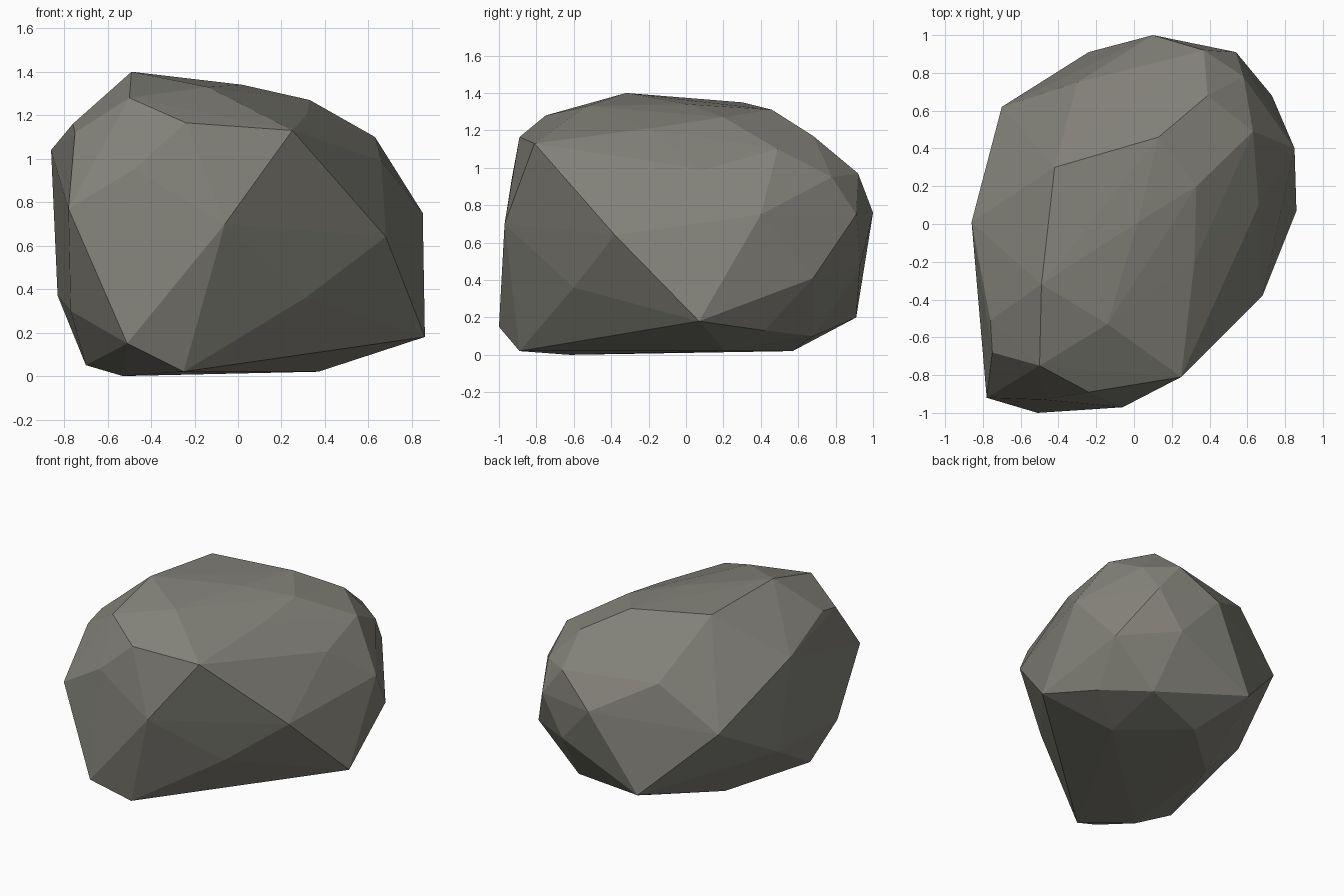
import bpy, bmesh

# Corner points of the boulder, grouped by side
FRONT = [(-.51, -1, .15), (-.25, -.89, .02), (-.06, -.97, .70), (.25, -.81, 1.13),
         (-.24, -.89, 1.165), (-.48, -.93, .95), (-.78, -.92, .77), (-.77, -.67, .30),
         (.31, -.60, .36), (.39, -.34, .13), (-.53, -.62, 0), (.68, -.38, .64)]
LEFT = [(-.70, -.45, .05), (-.83, .10, .37), (-.86, .01, 1.04),
        (-.76, -.51, 1.16), (-.75, -.68, 1.12), (-.70, .62, .66)]
TOP = [(-.50, -.75, 1.28), (-.14, -.53, 1.33), (-.49, -.32, 1.40), (-.42, .30, 1.35),
       (.13, .46, 1.31), (.02, .01, 1.34), (.32, -.20, 1.21), (.33, .20, 1.27), (.39, .68, 1.17)]
RIGHT = [(.63, .49, 1.10), (.66, .10, .99), (.58, .78, .95), (.85, .40, .75),
         (.86, .07, .18), (.73, .68, .41), (.66, .42, .13)]
BACK = [(.54, .91, .75), (.37, .92, .97), (.10, 1, .76), (.36, .93, .47),
        (-.30, .75, .98), (-.24, .91, .20), (.40, .68, .10), (.12, .79, .17)]
BOTTOM = [(-.46, .20, .02), (.37, .21, .02), (-.05, .57, .02)]

# Faceted boulder: wrap a convex skin around the corners
bm = bmesh.new()
for p in FRONT + LEFT + TOP + RIGHT + BACK + BOTTOM:
    bm.verts.new(p)
hull = bmesh.ops.convex_hull(bm, input=bm.verts[:])
unused = {g for g in hull["geom_interior"] + hull["geom_unused"]
          if isinstance(g, bmesh.types.BMVert)}
bmesh.ops.delete(bm, geom=list(unused), context='VERTS')
bmesh.ops.recalc_face_normals(bm, faces=bm.faces[:])

mesh = bpy.data.meshes.new("boulder")
bm.to_mesh(mesh)
bm.free()
boulder = bpy.data.objects.new("boulder", mesh)
bpy.context.collection.objects.link(boulder)

# Single warm grey stone colour
stone = bpy.data.materials.new("warm grey stone")
stone.diffuse_color = (.225, .22, .19, 1)
mesh.materials.append(stone)
